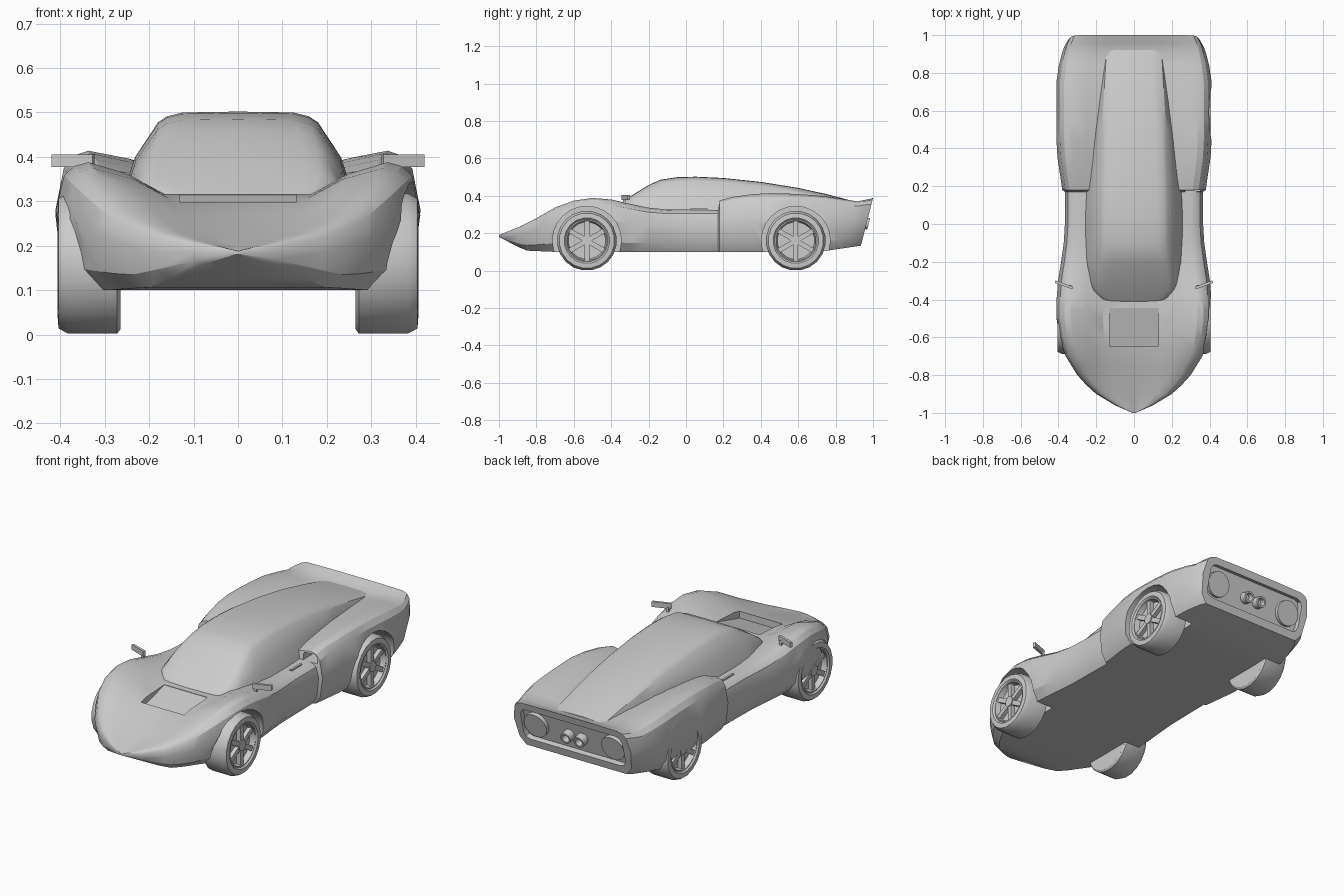
import bpy, bmesh, math
from mathutils import Matrix, Vector

if "Cube" in bpy.data.objects:
    bpy.data.objects.remove(bpy.data.objects["Cube"])

TILT = 0.255  # rear panel lean (dy per dz)
LEAN = Matrix.Rotation(-math.atan(TILT), 4, 'X')


def curve(table):
    """Piecewise-linear function of y from (y, value) pairs."""
    def f(y):
        for (a, u), (b, v) in zip(table, table[1:]):
            if y <= b:
                return u + (v - u) * max(0, (y - a) / (b - a))
        return table[-1][1]
    return f


def finish(name, bm, angle=28, mirror=False):
    if mirror:
        geo = bmesh.ops.duplicate(bm, geom=bm.verts[:] + bm.edges[:] + bm.faces[:])["geom"]
        for v in geo:
            if isinstance(v, bmesh.types.BMVert):
                v.co.x *= -1
    bmesh.ops.recalc_face_normals(bm, faces=bm.faces)
    me = bpy.data.meshes.new(name)
    bm.to_mesh(me)
    bm.free()
    ob = bpy.data.objects.new(name, me)
    bpy.context.collection.objects.link(ob)
    smooth(ob, angle)
    return ob


def smooth(ob, angle=28):
    bpy.ops.object.select_all(action='DESELECT')
    ob.select_set(True)
    bpy.context.view_layer.objects.active = ob
    bpy.ops.object.shade_smooth_by_angle(angle=math.radians(angle))


def skin(bm, rings, caps=True, closed=False):
    vs = [[bm.verts.new(p) for p in r] for r in rings]
    n = len(vs[0])
    pairs = list(zip(vs, vs[1:])) + ([(vs[-1], vs[0])] if closed else [])
    for a, b in pairs:
        for i in range(n):
            bm.faces.new((a[i], a[(i + 1) % n], b[(i + 1) % n], b[i]))
    if caps:
        bm.faces.new(vs[0])
        bm.faces.new(vs[-1])


def loft(name, sections):
    """Sections are half outlines from bottom centre to top centre."""
    bm = bmesh.new()
    skin(bm, [h + [(-x, y, z) for x, y, z in h[-2:0:-1]] for h in sections])
    return finish(name, bm)


def cube(bm, loc, size, rot=Matrix()):
    bmesh.ops.create_cube(bm, size=1, matrix=Matrix.Translation(loc) @ rot @ Matrix.Diagonal((*size, 1)))


def disc(bm, loc, r, depth, rot, seg=24):
    bmesh.ops.create_cone(bm, cap_ends=True, segments=seg, radius1=r, radius2=r, depth=depth,
                          matrix=Matrix.Translation(loc) @ rot)


def cut(ob, cutter):
    cutter.hide_render = True
    m = ob.modifiers.new("cut", 'BOOLEAN')
    m.operation, m.object, m.solver = 'DIFFERENCE', cutter, 'EXACT'
    bpy.context.view_layer.objects.active = ob
    bpy.ops.object.modifier_apply(modifier=m.name)
    bpy.data.objects.remove(cutter)


# Body profiles along the length: width, widest height, fender top, deck centre, floor
width = curve([(-1, .008), (-.96, .1), (-.9, .2), (-.85, .255), (-.8, .3), (-.7, .362), (-.6, .396), (-.5, .41),
               (-.4, .41), (-.3, .402), (-.2, .386), (-.1, .372), (0, .366), (.17, .365), (.18, .38), (.25, .39),
               (.35, .405), (.45, .411), (.75, .411), (.85, .398), (.92, .382), (.96, .37), (1, .35)])
widest = curve([(-1, .186), (-.9, .188), (-.8, .215), (-.7, .255), (-.5, .28), (-.2, .25), (.2, .25), (.6, .28), (1, .28)])
fender = curve([(-1, .19), (-.9, .23), (-.8, .28), (-.7, .337), (-.6, .374), (-.5, .388), (-.4, .38), (-.3, .357),
                (-.2, .336), (-.1, .326), (.17, .325), (.18, .375), (.25, .394), (.35, .408), (.45, .414), (.6, .41),
                (.75, .396), (.92, .37), (1, .386)])
deck = curve([(-1, .188), (-.9, .22), (-.8, .252), (-.7, .284), (-.6, .308), (-.45, .316), (.17, .32), (.18, .335),
              (.5, .37), (.75, .37), (.92, .36), (1, .388)])
floor = curve([(-1, .18), (-.86, .107), (-.7, .1), (.7, .1), (1, .133)])
tuck = curve([(-.9, .75), (-.6, .84), (0, .9), (.8, .88), (1, .86)])


def body_section(y):
    w, m, f, c, b = width(y), widest(y), fender(y), deck(y), floor(y)
    wb = w * tuck(y)
    half = [(0, b), (wb, b), (wb + .7 * (w - wb), b + .3 * (m - b)), (w, m), (.955 * w, m + .72 * (f - m)),
            (.9 * w, m + .92 * (f - m)), (.82 * w, f), (.6 * w, f - .36 * (f - c)), (.4 * w, c), (0, c)]
    t = max(0, (y - .75) / .25) * TILT
    return [(x, y - t * (.388 - z), z) for x, z in half]


body = loft("body", [body_section(y) for y in
            (-1, -.96, -.9, -.85, -.8, -.75, -.7, -.65, -.6, -.55, -.5, -.45, -.4, -.3, -.2, -.1, 0, .1, .17, .18,
             .25, .35, .45, .55, .65, .75, .85, .92, .96, 1)])

# Wheel wells
AXLES = (-.53, .587)
for y in AXLES:
    bm = bmesh.new()
    disc(bm, (.4, y, .16), .184, .3, Matrix.Rotation(math.pi / 2, 4, 'Y'), 24)
    cut(body, finish("well_cutter", bm, mirror=True))

# Hood vent: ramp that is deepest at the front
bm = bmesh.new()
skin(bm, [[(x, -.645, .26), (x, -.445, .314), (x, -.445, .4), (x, -.645, .4)] for x in (-.13, .13)])
cut(body, finish("vent_cutter", bm))

# Side air intakes
bm = bmesh.new()
skin(bm, [[(.27, y, .322), (.355, y, a), (.352, y, .35), (.335, y, .366), (.27, y, .36)]
          for y, a in ((.165, .322), (.3, .33))])
cut(body, finish("intake_cutter", bm, mirror=True))

# Recessed tail panel with rounded ends
bm = bmesh.new()
panel = [Vector((s * (.27 + .035 * math.cos(a)), 0, t * (.055 + .035 * math.sin(a))))
         for s, t, angs in ((1, 1, (0, .8, 1.57)), (-1, 1, (1.57, .8, 0)), (-1, -1, (0, .8, 1.57)), (1, -1, (1.57, .8, 0)))
         for a in angs]
skin(bm, [[Matrix.Translation((0, .968, .262)) @ LEAN @ (p + Vector((0, d, 0))) for p in panel] for d in (-.028, .05)])
cut(body, finish("tail_cutter", bm))
smooth(body)

# Cabin with sloping fastback
roof = curve([(-.42, .308), (-.36, .352), (-.3, .394), (-.2, .455), (-.14, .483), (-.05, .497), (.05, .5), (.2, .493),
              (.4, .472), (.6, .44), (.75, .407), (.93, .36)])
base = curve([(-.42, .13), (-.39, .19), (-.35, .23), (-.2, .262), (0, .27), (.18, .262), (.9, .165), (.93, .16)])
edge = curve([(-.42, .12), (-.39, .17), (-.35, .2), (-.25, .2), (-.13, .18), (.1, .18), (.5, .17), (.93, .145)])


def cabin_section(y):
    z, b, e = roof(y), base(y), edge(y)
    drop = .022 * min(1, max(.15, (z - .3) / .15))
    return [(0, y, .29), (b, y, .29), ((b + e) / 2 + .008, y, .29 + .52 * (z - .29)), (e, y, z - drop),
            (e - .02, y, z - drop * .4), (e - .055, y, z), (0, y, z + .002)]


loft("cabin", [cabin_section(y) for y in (-.42, -.39, -.35, -.3, -.25, -.2, -.14, -.1, -.05, .05, .12, .2, .3, .4, .5,
                                          .6, .68, .75, .85, .92)])

# Wheels: turned tyre and rim, then six spokes and a hub
TYRE = [(.001, .265), (.15, .265), (.16, .272), (.16, .382), (.148, .404), (.122, .406), (.114, .398), (.108, .4),
        (.1, .372), (.001, .37)]
for y, end in zip(AXLES, ("front", "rear")):
    bm = bmesh.new()
    n = 20
    skin(bm, [[(x, y + r * math.cos(a), .16 + r * math.sin(a)) for r, x in TYRE]
              for a in (2 * math.pi * (i + .5) / n for i in range(n))], caps=False, closed=True)
    finish(end + "_tyres", bm, 30, mirror=True)
    bm = bmesh.new()
    for i in range(6):
        rot = Matrix.Rotation(i * math.pi / 3, 4, 'X')
        cube(bm, Vector((.383, y, .16)) + rot @ Vector((0, 0, .062)), (.022, .026, .086), rot)
    disc(bm, (.384, y, .16), .028, .03, Matrix.Rotation(math.pi / 2, 4, 'Y'), 12)
    finish(end + "_spokes", bm, 30, mirror=True)

# Wing mirrors on short stalks
bm = bmesh.new()
cube(bm, (.371, -.322, .391), (.098, .014, .028), Matrix.Rotation(math.radians(20), 4, 'Z'))
cube(bm, (.338, -.33, .365), (.014, .012, .04))
finish("wing_mirrors", bm, mirror=True)

# Door handles
bm = bmesh.new()
cube(bm, (.298, .07, .325), (.012, .09, .012))
finish("door_handles", bm, mirror=True)

# Tail lamps and twin exhausts, leaning with the tail
back = LEAN @ Matrix.Rotation(math.pi / 2, 4, 'X')
bm = bmesh.new()
disc(bm, (.232, .945, .265), .068, .03, back)
finish("tail_lamps", bm, mirror=True)
bm = bmesh.new()
place = Matrix.Translation((.04, .955, .255)) @ LEAN
skin(bm, [[place @ Vector((r * math.cos(a), d, r * math.sin(a)))
           for r, d in ((.031, -.03), (.031, .022), (.021, .022), (.021, -.01), (.001, -.01), (.001, -.03))]
          for a in (2 * math.pi * i / 16 for i in range(16))], caps=False, closed=True)
finish("exhausts", bm, mirror=True)
